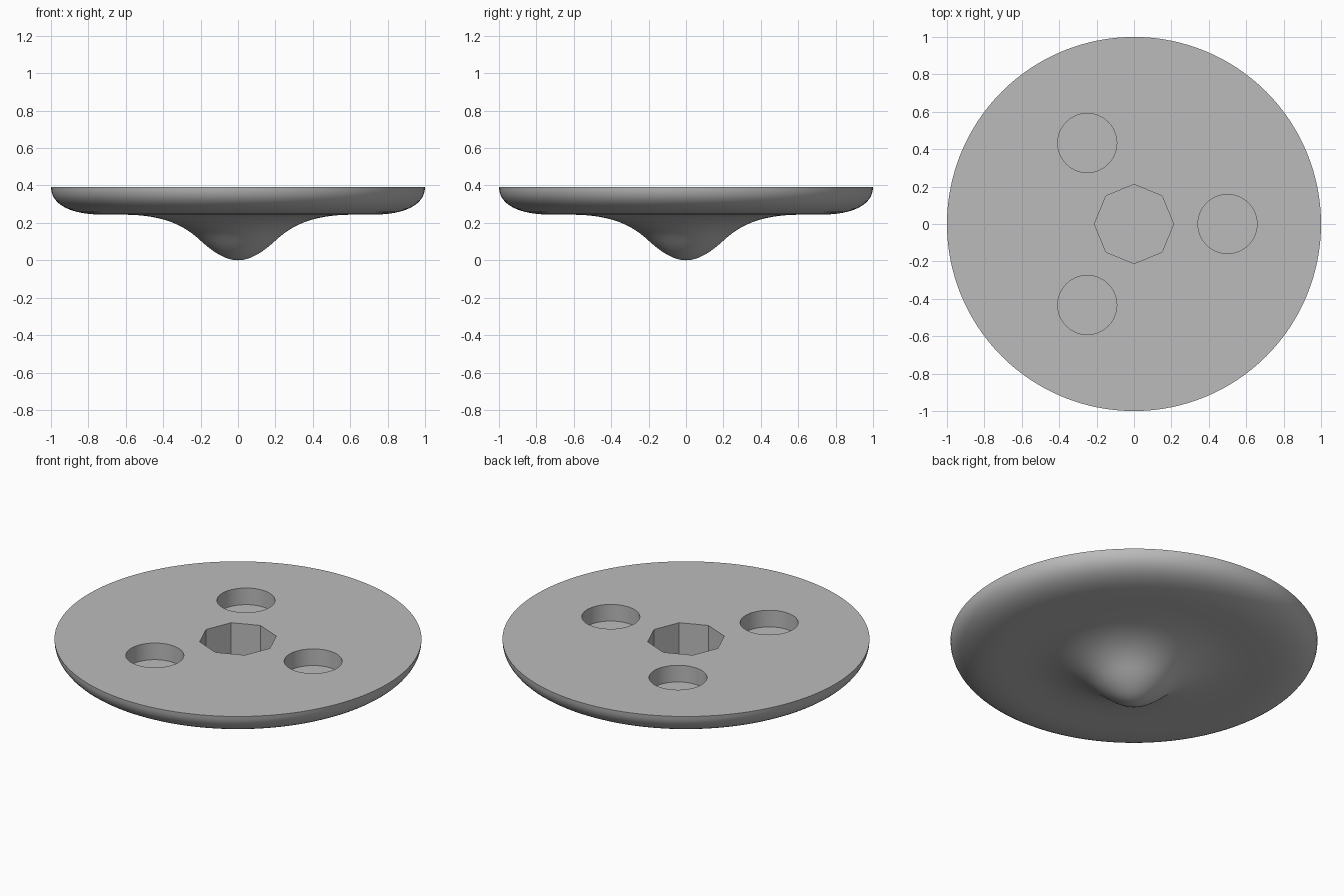
import bpy
import bmesh
import math
from mathutils import Vector
from mathutils.geometry import interpolate_bezier

if "Cube" in bpy.data.objects:
    bpy.data.objects.remove(bpy.data.objects["Cube"], do_unlink=True)

TOP = 0.393
SEGMENTS = 128

# Single matte grey
grey = bpy.data.materials.new("plain_grey")
grey.use_nodes = True
grey.diffuse_color = (0.5, 0.5, 0.5, 1)
grey.node_tree.nodes["Principled BSDF"].inputs["Base Color"].default_value = (0.5, 0.5, 0.5, 1)


def curve(start, handle_a, handle_b, end, steps=14):
    pts = [Vector((r, 0, z)) for r, z in (start, handle_a, handle_b, end)]
    return interpolate_bezier(*pts, steps)


# Underside profile: rounded nose, flare, flat, then curled rim
profile = curve((0, 0), (0.07, 0), (0.14, 0.05), (0.2, 0.105))
profile += curve((0.2, 0.105), (0.3, 0.2), (0.42, 0.244), (0.62, 0.244))[1:]
profile += curve((0.72, 0.244), (0.9, 0.244), (1, 0.3), (1, TOP))

# Disc body: the profile lathed and closed with a flat top
bm = bmesh.new()
verts = [bm.verts.new(p) for p in profile]
edges = [bm.edges.new(pair) for pair in zip(verts, verts[1:])]
bmesh.ops.spin(bm, geom=verts + edges, cent=(0, 0, 0), axis=(0, 0, 1),
               angle=math.tau, steps=SEGMENTS, use_duplicate=False)
bmesh.ops.remove_doubles(bm, verts=bm.verts, dist=0.0001)
rim = [e for e in bm.edges if e.is_boundary]
bmesh.ops.contextual_create(bm, geom=rim)
bmesh.ops.recalc_face_normals(bm, faces=bm.faces)
mesh = bpy.data.meshes.new("disc_body")
bm.to_mesh(mesh)
bm.free()
body = bpy.data.objects.new("disc_body", mesh)
bpy.context.collection.objects.link(body)
mesh.materials.append(grey)


def cut_pocket(name, x, y, radius, floor, sides):
    """Sink a flat-bottomed pocket into the top of the disc."""
    height = TOP + 0.1 - floor
    bpy.ops.mesh.primitive_cylinder_add(vertices=sides, radius=radius, depth=height,
                                        location=(x, y, floor + height / 2))
    cutter = bpy.context.object
    cutter.name = name
    cutter.hide_render = True
    cutter.data.materials.append(grey)
    bpy.ops.object.select_all(action="DESELECT")
    body.select_set(True)
    bpy.context.view_layer.objects.active = body
    mod = body.modifiers.new(name, "BOOLEAN")
    mod.operation = "DIFFERENCE"
    mod.solver = "EXACT"
    mod.object = cutter
    bpy.ops.object.modifier_apply(modifier=mod.name)
    bpy.data.objects.remove(cutter, do_unlink=True)


# Octagonal centre socket and three round pockets around it
cut_pocket("centre_socket", 0, 0, 0.212, 0.19, 8)
for i in range(3):
    angle = i * math.tau / 3
    cut_pocket("round_pocket", 0.5 * math.cos(angle), 0.5 * math.sin(angle),
               0.158, TOP - 0.1, 64)

bpy.ops.object.shade_smooth_by_angle(angle=math.radians(30))
